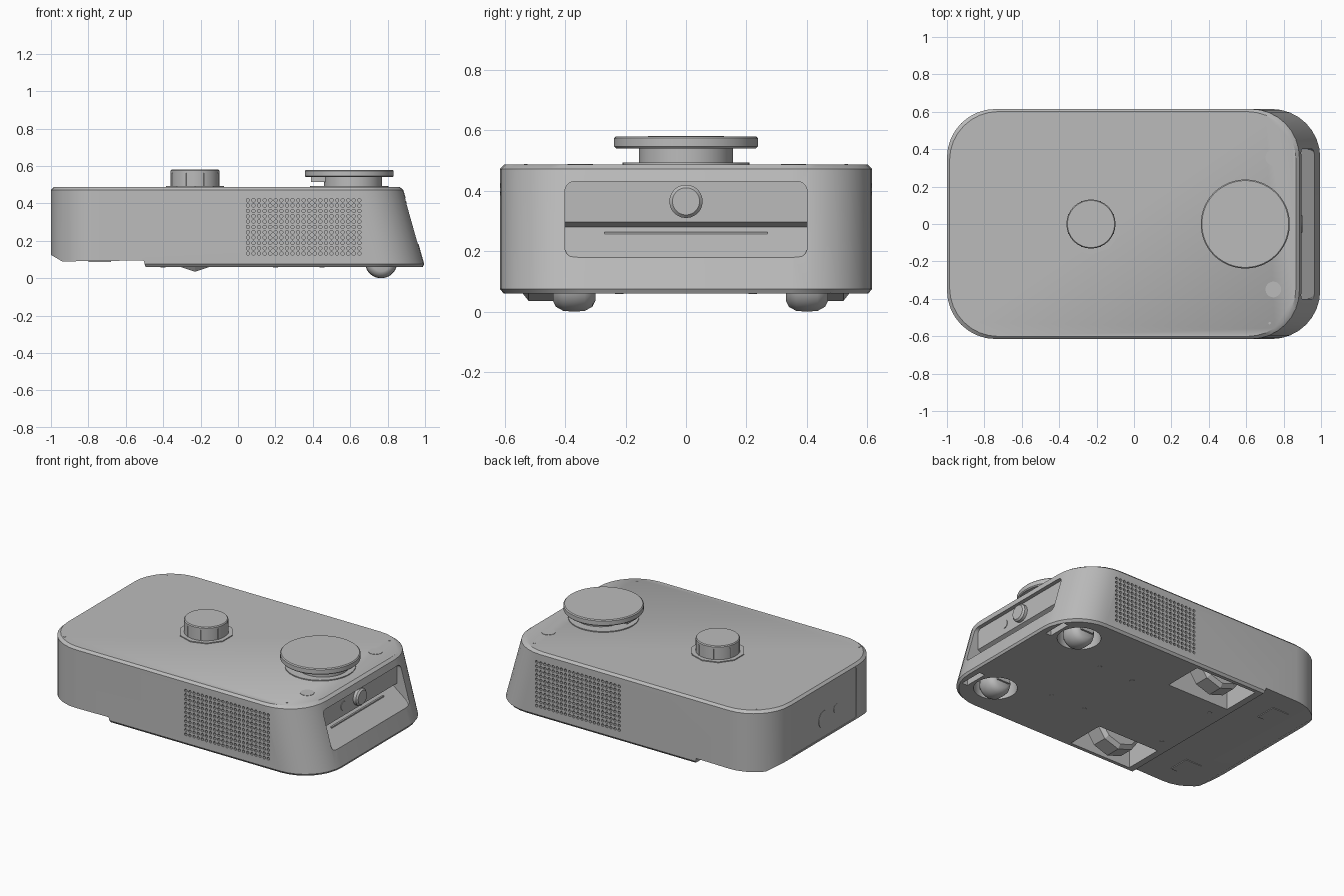
import bpy
import bmesh
from math import sin, cos, pi
from mathutils import Vector

if "Cube" in bpy.data.objects:
    bpy.data.objects.remove(bpy.data.objects["Cube"], do_unlink=True)

grey = bpy.data.materials.new("plain grey")
grey.use_nodes = True
grey.diffuse_color = (0.5, 0.5, 0.5, 1)
grey.node_tree.nodes["Principled BSDF"].inputs["Base Color"].default_value = (0.5, 0.5, 0.5, 1)


# ---- helpers ----
def make(name, lofts):
    """One object from a list of lofts; each loft is a list of equal-length rings."""
    bm = bmesh.new()
    for rings in lofts:
        rows = [[bm.verts.new(p) for p in ring] for ring in rings]
        n = len(rows[0])
        for a, b in zip(rows, rows[1:]):
            for i in range(n):
                j = (i + 1) % n
                bm.faces.new((a[i], a[j], b[j], b[i]))
        bm.faces.new(rows[0][::-1])
        bm.faces.new(rows[-1])
    bmesh.ops.recalc_face_normals(bm, faces=bm.faces[:])
    mesh = bpy.data.meshes.new(name)
    bm.to_mesh(mesh)
    bm.free()
    mesh.materials.append(grey)
    ob = bpy.data.objects.new(name, mesh)
    bpy.context.collection.objects.link(ob)
    return ob


def activate(ob):
    bpy.ops.object.select_all(action="DESELECT")
    ob.select_set(True)
    bpy.context.view_layer.objects.active = ob


def boolean(ob, cutter, operation="DIFFERENCE"):
    cutter.hide_render = True
    mod = ob.modifiers.new("cut", "BOOLEAN")
    mod.operation = operation
    mod.solver = "EXACT"
    mod.object = cutter
    activate(ob)
    bpy.ops.object.modifier_apply(modifier=mod.name)
    bpy.data.objects.remove(cutter, do_unlink=True)


def smooth(ob):
    activate(ob)
    bpy.ops.object.shade_smooth_by_angle(angle=0.6)
    return ob


def rounded(u0, u1, v0, v1, r, n=8):
    pts = []
    for k, (u, v) in enumerate([(u1 - r, v1 - r), (u0 + r, v1 - r), (u0 + r, v0 + r), (u1 - r, v0 + r)]):
        for i in range(n + 1):
            a = pi / 2 * (k + i / n)
            pts.append((u + r * cos(a), v + r * sin(a)))
    return pts


def turned(centre, axis, profile, sides=48):
    """Rings of a turned part: profile holds (radius, distance along axis)."""
    c = Vector(centre)
    rings = []
    for r, d in profile:
        ring = []
        for i in range(sides):
            a = 2 * pi * (i + 0.5) / sides
            u, v = r * cos(a), r * sin(a)
            ring.append(c + Vector({"x": (d, u, v), "y": (u, d, v), "z": (u, v, d)}[axis]))
        rings.append(ring)
    return rings


def disc(centre, axis, r, d0, d1, sides=48):
    return turned(centre, axis, [(r, d0), (r, d1)], sides)


def box(x0, x1, y0, y1, z0, z1):
    return [[(x, y, z) for x, y in ((x0, y0), (x1, y0), (x1, y1), (x0, y1))] for z in (z0, z1)]


def prism_y(profile, y0, y1):
    return [[(x, y, z) for x, z in profile] for y in (y0, y1)]


BASE, TOP = 0.06, 0.487


def slant(z):
    return 1 - 0.12 * (z - BASE) / (TOP - BASE)


# ---- main shell: rounded plan, sloping nose ----
rings = []
for z, inset in ((BASE, 0.012), (BASE + 0.015, 0), (TOP - 0.015, 0), (TOP, 0.014)):
    plan = rounded(-1 + inset, slant(z) - inset, inset - 0.615, 0.615 - inset, 0.26)
    rings.append([(x, y, z) for x, y in plan])
shell = make("body_shell", [rings])

# raised tail underside with a chamfered rear edge
tail = [(-1.1, 0), (-0.475, 0), (-0.505, 0.095), (-0.94, 0.09), (-1, 0.125), (-1.1, 0.19)]
boolean(shell, make("tail_cutter", [prism_y(tail, -0.8, 0.8)]))

# sensor window in the nose: upright upper wall, ramp below
window = [[(x, y, z) for y, z in rounded(-0.4, 0.4, 0.18, 0.43, 0.03)] for x in (0.7, 1.1)]
window = make("window_cutter", [window])
bay = [(0.87, 0.5), (0.87, 0.297), (0.835, 0.28), (0.966, 0.18), (0.966, 0.1), (1.2, 0.1), (1.2, 0.5)]
boolean(window, make("window_profile", [prism_y(bay, -0.6, 0.6)]), "INTERSECT")
boolean(shell, window)

# wheel wells, caster wells and small slots under the nose
CASTERS = {"right_caster": -0.37, "left_caster": 0.40}
wells = [box(-0.45, 0, min(s * 0.32, s * 0.58), max(s * 0.32, s * 0.58), 0, 0.42) for s in (-1, 1)]
for y in CASTERS.values():
    wells.append(disc((0.76, y, 0), "z", 0.13, 0, 0.2, 32))
    wells.append(box(0.91, 0.95, y - 0.08, y + 0.08, 0, 0.1))
boolean(shell, make("well_cutter", wells))

# speaker-style perforations on both sides
holes = []
for side in (-1, 1):
    for col in range(21):
        for row in range(11):
            spot = (0.053 + col * 0.0298, side * 0.62, 0.132 + row * 0.0285)
            holes.append(disc(spot, "y", 0.0095, -0.03, 0.03, 8))
boolean(shell, make("hole_cutter", holes))

# shallow panel recess on the tail end
panel = [[(x, y, z) for y, z in rounded(-0.33, 0.33, 0.135, 0.465, 0.01, 2)] for x in (-1.1, -0.996)]
boolean(shell, make("panel_cutter", [panel]))
smooth(shell)

# ---- top parts ----
smooth(make("lidar_turret", [
    disc((0.595, 0, TOP), "z", 0.21, -0.01, 0.006),
    disc((0.615, 0, TOP), "z", 0.155, 0, 0.06),
    turned((0.595, 0, 0), "z", [(0.232, 0.54), (0.238, 0.546), (0.238, 0.574), (0.232, 0.58)], 64),
    box(0.39, 0.48, -0.05, 0.05, 0.515, 0.545),
]))
make("knob_base", [disc((-0.23, 0, TOP), "z", 0.163, -0.01, 0.006, 10)])
ribs = []
for i in range(8):
    a = pi / 4 * (i + 0.5)
    ribs.append(disc((-0.23 + 0.128 * cos(a), 0.128 * sin(a), TOP), "z", 0.006, 0, 0.075, 6))
smooth(make("top_knob", [turned((-0.23, 0, TOP), "z", [(0.131, 0), (0.131, 0.088), (0.126, 0.094)])] + ribs))

# flush round buttons and corner screws on the lid
lid = [disc((0.745, y, TOP), "z", 0.042, -0.005, 0.002, 24) for y in (-0.35, 0.355)]
for s in (-1, 1):
    for x in (-0.88, 0.725):
        lid.append(disc((x, s * 0.53, TOP), "z", 0.007, -0.005, 0.002, 8))
make("lid_buttons", lid)

# ---- nose and tail details ----
smooth(make("nose_camera", [turned((0.87, 0, 0.365), "x", [(0.055, -0.01), (0.055, 0.02), (0.045, 0.03)], 32)]))
make("nose_sensor", [disc((0.87, -0.155, 0.362), "x", 0.028, -0.005, 0.003, 20)])
make("ramp_strip", [box(0.85, 0.866, -0.27, 0.27, 0.25, 0.264)])
smooth(make("tail_button", [turned((-0.996, 0, 0.25), "x", [(0.055, 0.01), (0.055, -0.002), (0.045, -0.003)], 32),
                            disc((-0.996, -0.13, 0.27), "x", 0.03, 0.005, -0.002, 20)]))

# ---- running gear ----
for name, y in CASTERS.items():
    tread = [(0.05, -0.07), (0.07, -0.06), (0.084, -0.035), (0.086, 0), (0.084, 0.035), (0.07, 0.06), (0.05, 0.07)]
    smooth(make(name + "_wheel", [turned((0.765, y, 0.086), "y", tread, 32)]))
    make(name + "_fork", [box(0.72, 0.81, y - 0.085, y - 0.073, 0.07, 0.21),
                          box(0.72, 0.81, y + 0.073, y + 0.085, 0.07, 0.21)])
for name, s in (("right", -1), ("left", 1)):
    make(name + "_drive_wheel", [turned((-0.23, s * 0.47, 0.21), "y",
                                        [(0.15, -0.07), (0.175, -0.05), (0.175, 0.05), (0.15, 0.07)], 10)])
    make(name + "_drive_axle", [disc((-0.23, s * 0.36, 0.21), "y", 0.05, -0.05, 0.05, 16)])

# ---- underside screws and cover plates ----
under = []
for s in (-1, 1):
    for x in (0.45, 0.2, -0.4):
        under.append(disc((x, s * 0.22, BASE), "z", 0.014, 0.005, -0.002, 10))
    under.append(box(-0.8, -0.68, s * 0.4 - 0.07, s * 0.4 + 0.07, 0.088, 0.096))
make("underside_plates", under)
